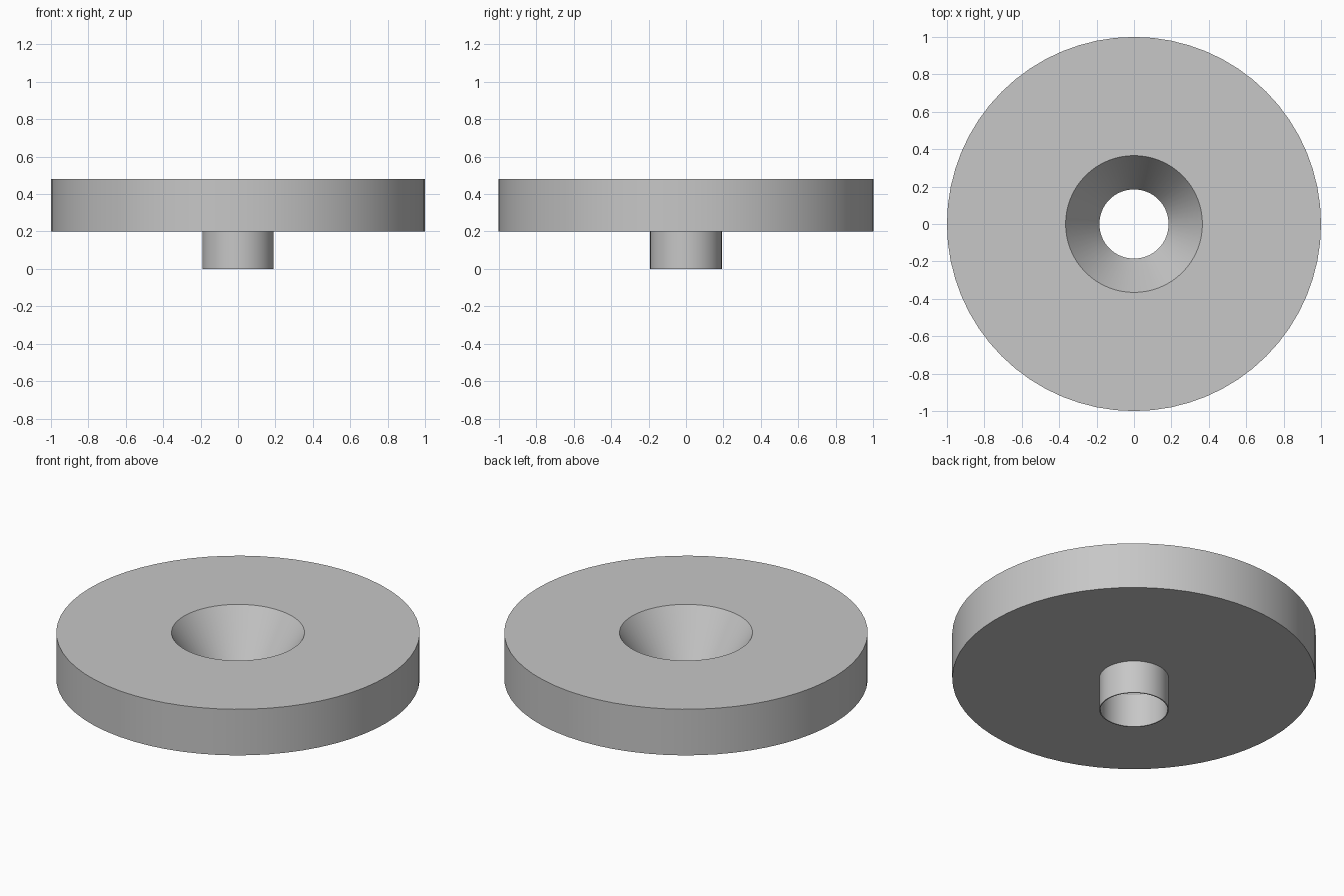
import bpy
import bmesh
from math import cos, sin, tau, radians

SEGMENTS = 64

cube = bpy.data.objects.get("Cube")
if cube:
    bpy.data.objects.remove(cube, do_unlink=True)

# Single plain grey finish
grey = bpy.data.materials.new("light_grey")
grey.use_nodes = True
colour = (0.57, 0.57, 0.57, 1.0)
grey.diffuse_color = colour
grey.node_tree.nodes["Principled BSDF"].inputs["Base Color"].default_value = colour


def lathe(name, profile):
    """Revolve a closed (radius, height) profile around the z axis."""
    bm = bmesh.new()
    rings = []
    for i in range(SEGMENTS):
        a = tau * i / SEGMENTS
        rings.append([bm.verts.new((r * cos(a), r * sin(a), z)) for r, z in profile])
    for i, ring in enumerate(rings):
        following = rings[(i + 1) % SEGMENTS]
        for j in range(len(profile)):
            k = (j + 1) % len(profile)
            bm.faces.new((ring[j], following[j], following[k], ring[k]))
    bmesh.ops.recalc_face_normals(bm, faces=bm.faces)
    mesh = bpy.data.meshes.new(name)
    bm.to_mesh(mesh)
    bm.free()
    mesh.materials.append(grey)
    obj = bpy.data.objects.new(name, mesh)
    bpy.context.collection.objects.link(obj)
    bpy.ops.object.select_all(action="DESELECT")
    obj.select_set(True)
    bpy.context.view_layer.objects.active = obj
    bpy.ops.object.shade_smooth_by_angle(angle=radians(30))
    return obj


# Disc with a funnel-shaped centre, running into a thin-walled spout below
BORE, SPOUT, FUNNEL, RIM = 0.185, 0.191, 0.366, 1.0
BOTTOM, UNDERSIDE, TOP = 0.0, 0.2, 0.48
lathe("funnel_disc", [
    (BORE, BOTTOM), (SPOUT, BOTTOM), (SPOUT, UNDERSIDE), (RIM, UNDERSIDE),
    (RIM, TOP), (FUNNEL, TOP), (BORE, UNDERSIDE),
])
